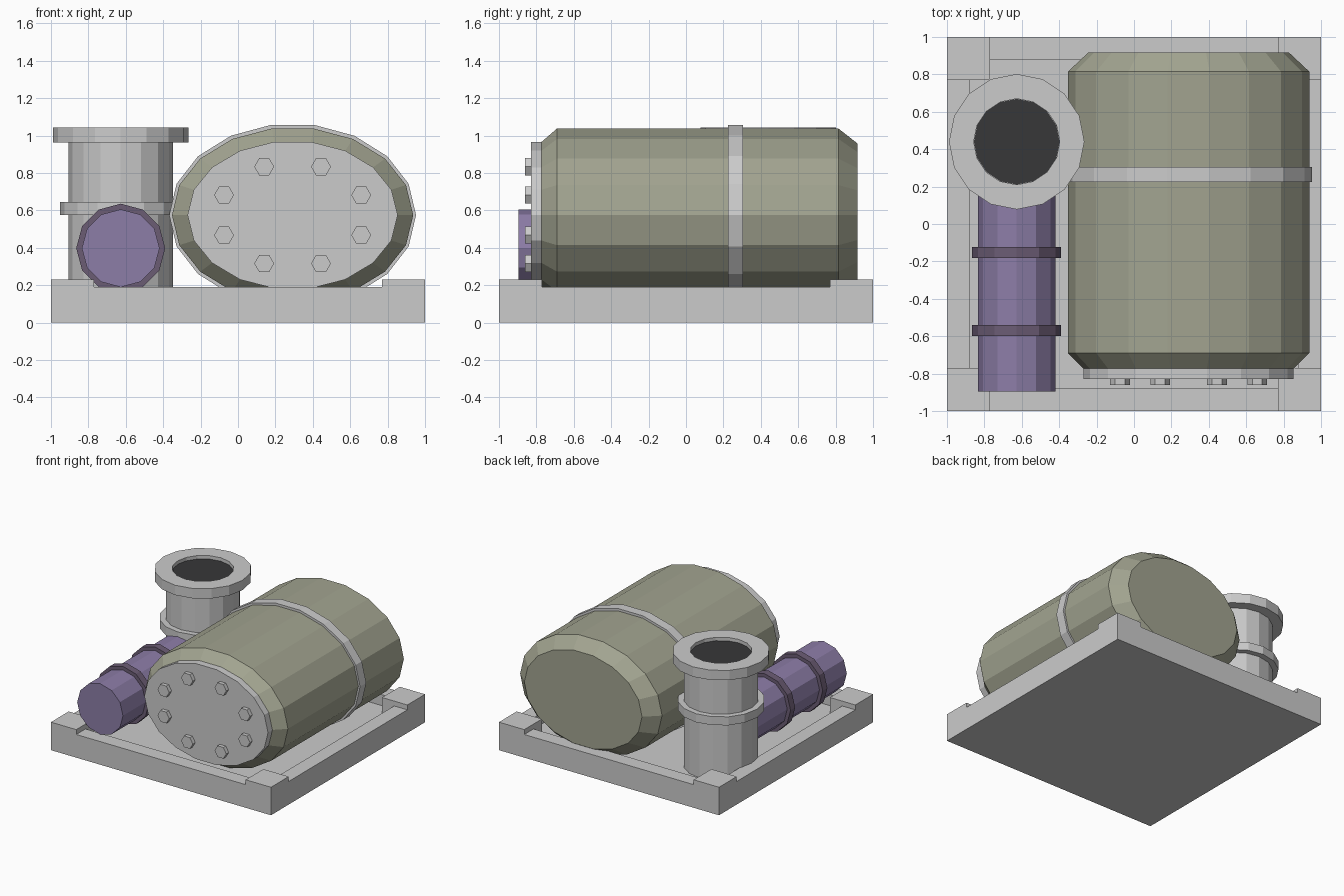
import bpy, bmesh
from math import sin, cos, pi

if "Cube" in bpy.data.objects:
    bpy.data.objects.remove(bpy.data.objects["Cube"])


def material(name, rgb):
    m = bpy.data.materials.new(name)
    m.diffuse_color = (*rgb, 1)
    m.use_nodes = True
    m.node_tree.nodes["Principled BSDF"].inputs["Base Color"].default_value = m.diffuse_color
    return m


OLIVE = material("olive", (0.36, 0.37, 0.28))
PURPLE = material("purple", (0.265, 0.206, 0.39))
DARK_PURPLE = material("dark_purple", (0.147, 0.107, 0.175))
BLACK = material("black", (0.038, 0.038, 0.04))


def finish(name, bm, mat=None):
    bmesh.ops.recalc_face_normals(bm, faces=bm.faces)
    me = bpy.data.meshes.new(name)
    bm.to_mesh(me)
    bm.free()
    if mat:
        me.materials.append(mat)
    ob = bpy.data.objects.new(name, me)
    bpy.context.collection.objects.link(ob)
    return ob


def loft(name, axis, center, sides, rings, mat=None):
    """Capped solid through rings (position on axis, radius u, radius v)."""
    bm = bmesh.new()
    loops = []
    for t, ru, rv in rings:
        loop = []
        for i in range(sides):
            a = 2 * pi * i / sides
            u, v = center[0] + ru * cos(a), center[1] + rv * sin(a)
            loop.append(bm.verts.new((u, t, v) if axis == "Y" else (u, v, t)))
        loops.append(loop)
    for a, b in zip(loops, loops[1:]):
        for i in range(sides):
            j = (i + 1) % sides
            bm.faces.new((a[i], a[j], b[j], b[i]))
    bm.faces.new(loops[0])
    bm.faces.new(loops[-1])
    return finish(name, bm, mat)


def tube(name, axis, center, sides, lo, hi, r, mat=None):
    return loft(name, axis, center, sides, [(lo, r, r), (hi, r, r)], mat)


# Base tray: recessed floor, lower rails, raised square corners
def tray_height(x, y):
    x, y = abs(x), abs(y)
    if min(x, y) > 0.77:
        return 0.23
    return 0.19 if max(x, y) > 0.88 else 0.10


cuts = [-1, -0.88, -0.77, 0.77, 0.88, 1]
mids = [-2] + [(a + b) / 2 for a, b in zip(cuts, cuts[1:])] + [2]
bm = bmesh.new()


def quad(*pts):
    bm.faces.new([bm.verts.new(p) for p in pts])


def cell(i, j):
    if not (0 <= i < 5 and 0 <= j < 5):
        return 0
    return tray_height(mids[i + 1], mids[j + 1])


for i in range(5):
    for j in range(5):
        x0, x1, y0, y1 = cuts[i], cuts[i + 1], cuts[j], cuts[j + 1]
        h = cell(i, j)
        quad((x0, y0, h), (x1, y0, h), (x1, y1, h), (x0, y1, h))
        quad((x0, y0, 0), (x0, y1, 0), (x1, y1, 0), (x1, y0, 0))
        # walls wherever this cell stands above its neighbour
        for di, dj, p, q in ((1, 0, (x1, y0), (x1, y1)), (-1, 0, (x0, y1), (x0, y0)),
                             (0, 1, (x1, y1), (x0, y1)), (0, -1, (x0, y0), (x1, y0))):
            k = cell(i + di, j + dj)
            if k < h:
                quad((*p, k), (*q, k), (*q, h), (*p, h))
bmesh.ops.remove_doubles(bm, verts=bm.verts, dist=1e-4)
finish("base_tray", bm)

# Tank lying along y, with chamfered ends
TANK = (0.292, 0.575)
loft("tank_body", "Y", TANK, 18, [(-0.775, 0.56, 0.395), (-0.69, 0.645, 0.47),
                                  (0.815, 0.645, 0.47), (0.918, 0.535, 0.388)], OLIVE)
loft("tank_band", "Y", TANK, 18, [(0.225, 0.66, 0.49), (0.305, 0.66, 0.49)])
loft("tank_end_plate", "Y", TANK, 18, [(-0.83, 0.562, 0.398), (-0.77, 0.562, 0.398)])
for k in range(8):
    a = pi / 8 + k * pi / 4
    spot = (TANK[0] + 0.397 * cos(a), TANK[1] + 0.28 * sin(a))
    tube(f"plate_bolt_{k + 1}", "Y", spot, 6, -0.862, -0.825, 0.053)

# Upright pipe with collar and open flange
STACK = (-0.627, 0.44)
tube("stack_pipe", "Z", STACK, 16, 0.09, 0.975, 0.28)
tube("stack_collar", "Z", STACK, 16, 0.575, 0.645, 0.326)
loft("stack_flange", "Z", STACK, 16, [(0.962, 0.362, 0.362), (1.043, 0.362, 0.362),
                                      (1.043, 0.23, 0.23), (1.008, 0.23, 0.23)])
tube("stack_opening", "Z", STACK, 16, 1.0, 1.015, 0.229, BLACK)

# Horizontal pipe running into the upright one
PIPE = (-0.627, 0.398)
tube("side_pipe", "Y", PIPE, 12, -0.895, 0.35, 0.208, PURPLE)
for k, y in enumerate((-0.6, -0.182)):
    tube(f"side_pipe_ring_{k + 1}", "Y", PIPE, 12, y, y + 0.06, 0.238, DARK_PURPLE)
